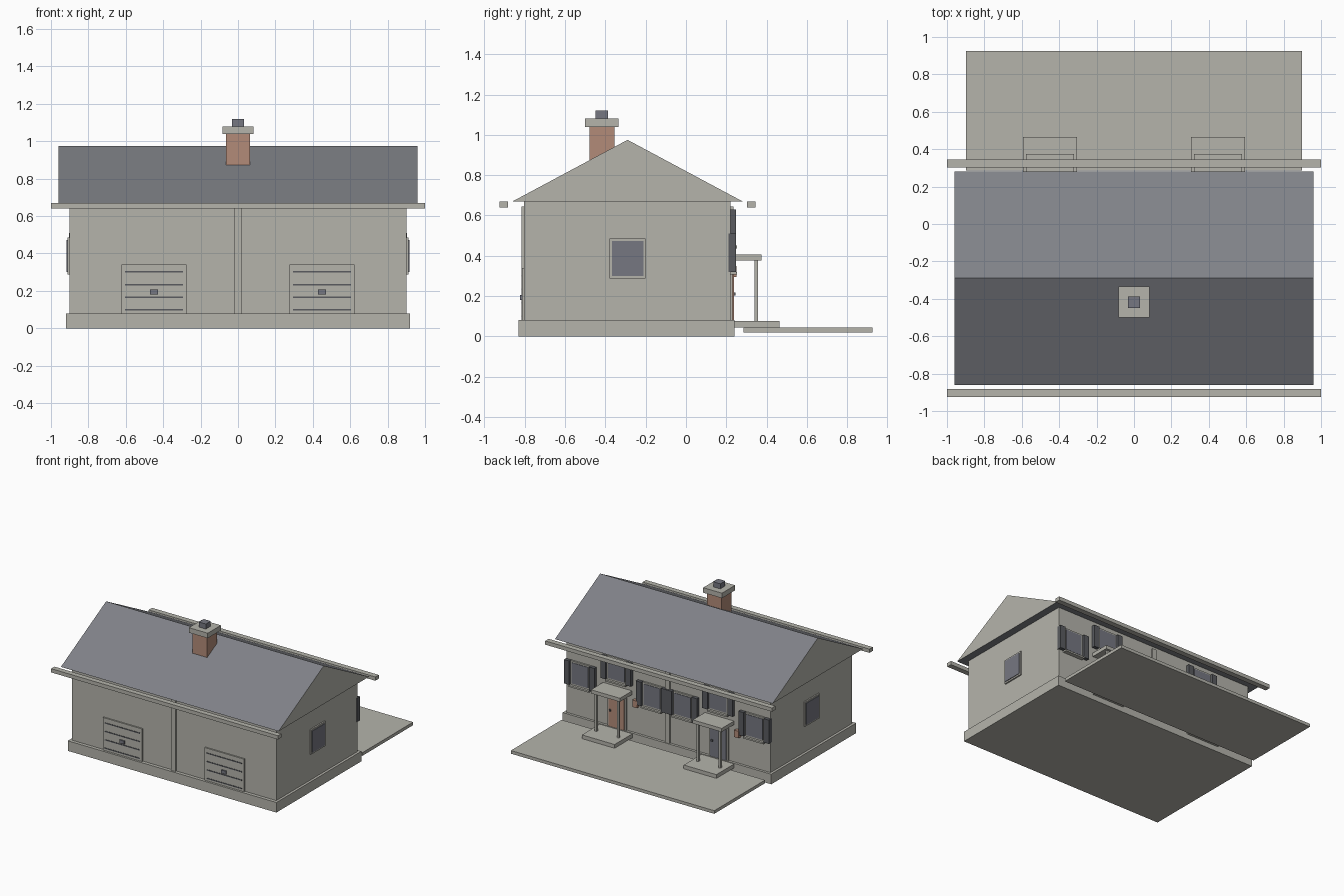
import bpy, bmesh

old = bpy.data.objects.get("Cube")
if old:
    bpy.data.objects.remove(old, do_unlink=True)


def material(name, r, g, b):
    m = bpy.data.materials.new(name)
    m.use_nodes = True
    m.diffuse_color = (r, g, b, 1)
    m.node_tree.nodes["Principled BSDF"].inputs["Base Color"].default_value = (r, g, b, 1)
    return m


STONE = material("warm grey render", .46, .455, .41)
SLATE = material("slate roof", .215, .222, .245)
GLASS = material("blue grey glass", .18, .185, .22)
BRICK = material("terracotta brick", .45, .26, .19)
DARK = material("charcoal shutter", .1, .105, .115)


def finish(name, bm, mats):
    bmesh.ops.recalc_face_normals(bm, faces=bm.faces)
    mesh = bpy.data.meshes.new(name)
    bm.to_mesh(mesh)
    bm.free()
    for m in mats:
        mesh.materials.append(m)
    ob = bpy.data.objects.new(name, mesh)
    bpy.context.collection.objects.link(ob)
    return ob


def box(name, x, y, z, mat):
    """Box from (low, high) pairs on each axis."""
    bm = bmesh.new()
    bmesh.ops.create_cube(bm, size=1)
    for v in bm.verts:
        for i, (lo, hi) in enumerate((x, y, z)):
            v.co[i] = lo if v.co[i] < 0 else hi
    return finish(name, bm, [mat])


def span(centre, half):
    return (centre - half, centre + half)


# Main body
box("plinth", span(0, .92), (-.83, .24), (0, .08), STONE)
box("walls", span(0, .9), (-.803, .22), (.08, .67), STONE)
box("front_pilaster", span(0, .019), (-.815, -.8), (.08, .645), STONE)
box("back_pilaster", span(0, .019), (.21, .235), (.08, .645), STONE)

# Roof: gable prism with rendered ends and slate slopes
bm = bmesh.new()
ends = [[bm.verts.new((x, y, z)) for y, z in ((-.86, .67), (.28, .67), (-.29, .975))]
        for x in (-.96, .96)]
bm.faces.new(ends[0])
bm.faces.new(ends[1])
for i in range(3):
    j = (i + 1) % 3
    bm.faces.new((ends[0][i], ends[0][j], ends[1][j], ends[1][i]))
bm.normal_update()
for f in bm.faces:
    f.material_index = 1 if abs(f.normal.x) < .5 else 0
finish("roof", bm, [STONE, SLATE])

# Gutters
box("front_gutter", (-1, 1), (-.925, -.883), (.64, .67), STONE)
box("back_gutter", (-1, 1), (.302, .345), (.64, .67), STONE)

# Chimney
box("chimney_stack", span(0, .064), (-.48, -.355), (.82, 1.04), BRICK)
box("chimney_cap", span(0, .083), (-.5, -.335), (1.04, 1.08), STONE)
box("chimney_pot", span(0, .031), (-.45, -.388), (1.08, 1.12), GLASS)

# Garage doors on the front
for side, cx in (("right", -.449), ("left", .449)):
    box(f"{side}_garage_door", span(cx, .174), (-.814, -.8), (.08, .34), STONE)
    for n in range(4):
        z = .1 + n * .067
        box(f"{side}_garage_groove_{n + 1}", span(cx, .155), (-.817, -.81),
            span(z, .004), DARK)
    box(f"{side}_garage_handle", span(cx, .021), (-.824, -.81), (.18, .206), GLASS)

# Gable end windows
for side, s in (("right", -1), ("left", 1)):
    def reach(a, b):
        return tuple(sorted((s * a, s * b)))
    box(f"{side}_gable_window_frame", reach(.89, .911), (-.38, -.2), (.288, .485), STONE)
    box(f"{side}_gable_window_glass", reach(.905, .916), (-.368, -.212), (.3, .473), GLASS)


# Shuttered windows on the back
def shuttered_window(name, cx, low, high):
    box(f"{name}_frame", span(cx, .083), (.21, .234), (low, high), STONE)
    box(f"{name}_glass", span(cx, .073), (.225, .238), (low + .012, high - .012), GLASS)
    box(f"{name}_sill", span(cx, .088), (.21, .253), (low - .013, low), STONE)
    for s in (-1, 1):
        box(f"{name}_shutter", span(cx + s * .111, .023), (.21, .247), (low, high), DARK)


for side, s in (("right", -1), ("left", 1)):
    shuttered_window(f"{side}_outer_window", s * .77, .32, .51)
    shuttered_window(f"{side}_inner_window", s * .135, .32, .51)
    shuttered_window(f"{side}_upper_window", s * .449, .45, .63)

# Porches with doors, steps, posts and letter boxes
for side, cx, door in (("right", -.449, GLASS), ("left", .449, BRICK)):
    box(f"{side}_step", span(cx, .144), (.23, .464), (.043, .075), STONE)
    box(f"{side}_canopy", span(cx, .128), (.21, .374), (.376, .405), STONE)
    for s in (-1, 1):
        box(f"{side}_porch_post", span(cx + s * .098, .009), (.34, .358), (.07, .38), STONE)
    box(f"{side}_door_frame", span(cx, .083), (.21, .231), (.075, .37), STONE)
    box(f"{side}_door", span(cx, .07), (.22, .237), (.077, .357), door)
    box(f"{side}_door_knob", span(cx + .052, .007), (.23, .246), span(.21, .007), DARK)
    box(f"{side}_letter_box", span(cx - .17, .02), (.21, .25), (.295, .35), BRICK)

# Terrace slab
box("terrace", span(0, .897), (.285, .925), (.02, .045), STONE)
